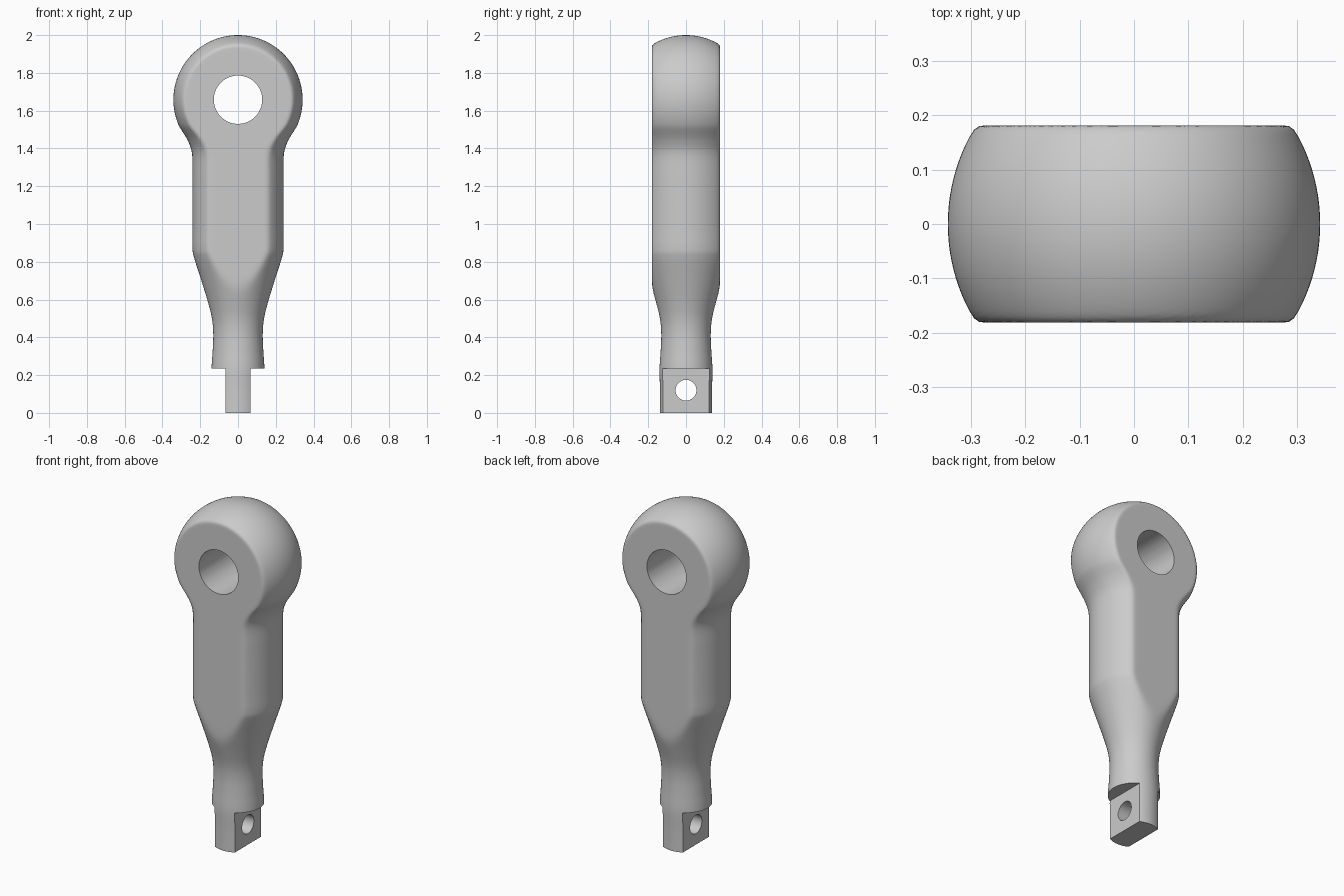
import bpy, bmesh, math

if "Cube" in bpy.data.objects:
    bpy.data.objects.remove(bpy.data.objects["Cube"])

FLAT = 0.181      # half thickness between the two flat faces
EYE_Z, EYE_R = 1.658, 0.342
SEG = 128


def catmull(points, steps):
    """Smooth curve through a short list of (radius, z) points."""
    p = [points[0]] + points + [points[-1]]
    out = []
    for i in range(1, len(p) - 2):
        for s in range(steps):
            t = s / steps
            out.append(tuple(
                0.5 * (2 * b + (c - a) * t + (2 * a - 5 * b + 4 * c - d) * t * t
                       + (3 * b - a - 3 * c + d) * t ** 3)
                for a, b, c, d in zip(p[i - 1], p[i], p[i + 1], p[i + 2])))
    return out + [points[-1]]


def flatten(y):
    """Soft limit that presses the round body into two flat sides."""
    k = 0.006
    v = abs(y)
    limited = v - k * math.log1p(math.exp((v - FLAT) / k))
    return math.copysign(max(limited, 0), y)


def cut(target, cutter):
    cutter.hide_render = True
    mod = target.modifiers.new("cut", 'BOOLEAN')
    mod.operation, mod.solver, mod.object = 'DIFFERENCE', 'EXACT', cutter
    bpy.context.view_layer.objects.active = target
    bpy.ops.object.modifier_apply(modifier=mod.name)
    bpy.data.objects.remove(cutter, do_unlink=True)


# Turned profile: tang, neck, taper, shank, then the ball of the eye
stem = [(0.138, 0), (0.138, 0.12), (0.14, 0.235), (0.134, 0.33), (0.131, 0.42),
        (0.138, 0.5), (0.16, 0.59), (0.197, 0.71), (0.232, 0.82), (0.241, 0.87),
        (0.241, 0.97), (0.241, 1.1), (0.241, 1.25), (0.243, 1.37),
        (0.265, 1.44), (0.301, 1.5)]
profile = catmull(stem, 6)
start = math.asin((1.5 - EYE_Z) / EYE_R)
for i in range(1, 44):
    a = start + (math.pi / 2 - start) * i / 44
    profile.append((EYE_R * math.cos(a), EYE_Z + EYE_R * math.sin(a)))

# Revolve the profile and press the sides flat
bm = bmesh.new()
rings = []
for r, z in profile:
    rings.append([bm.verts.new((r * math.cos(2 * math.pi * j / SEG),
                                flatten(r * math.sin(2 * math.pi * j / SEG)), z))
                  for j in range(SEG)])
for lo, hi in zip(rings, rings[1:]):
    for j in range(SEG):
        n = (j + 1) % SEG
        bm.faces.new((lo[j], lo[n], hi[n], hi[j]))
top = bm.verts.new((0, 0, EYE_Z + EYE_R))
for j in range(SEG):
    bm.faces.new((rings[-1][j], rings[-1][(j + 1) % SEG], top))
bm.faces.new(rings[0][::-1])
bmesh.ops.recalc_face_normals(bm, faces=bm.faces)
mesh = bpy.data.meshes.new("rod_body")
bm.to_mesh(mesh)
bm.free()
rod = bpy.data.objects.new("rod_body", mesh)
bpy.context.collection.objects.link(rod)

# Side notches that leave the narrow tang
for side in (-1, 1):
    bpy.ops.mesh.primitive_cube_add(size=1, location=(side * 0.265, 0, 0.035))
    notch = bpy.context.object
    notch.name = "tang_notch_cutter"
    notch.scale = (0.4, 0.6, 0.4)
    cut(rod, notch)

# Eye hole (front to back) and pin hole (side to side)
for name, radius, z, rot in (("eye_hole_cutter", 0.128, EYE_Z, (math.pi / 2, 0, 0)),
                             ("pin_hole_cutter", 0.055, 0.12, (0, math.pi / 2, 0))):
    bpy.ops.mesh.primitive_cylinder_add(vertices=64, radius=radius, depth=1,
                                        location=(0, 0, z), rotation=rot)
    hole = bpy.context.object
    hole.name = name
    cut(rod, hole)

# Smooth shading with crisp cut edges
bpy.ops.object.select_all(action='DESELECT')
rod.select_set(True)
bpy.context.view_layer.objects.active = rod
bpy.ops.object.shade_smooth_by_angle(angle=math.radians(35))
